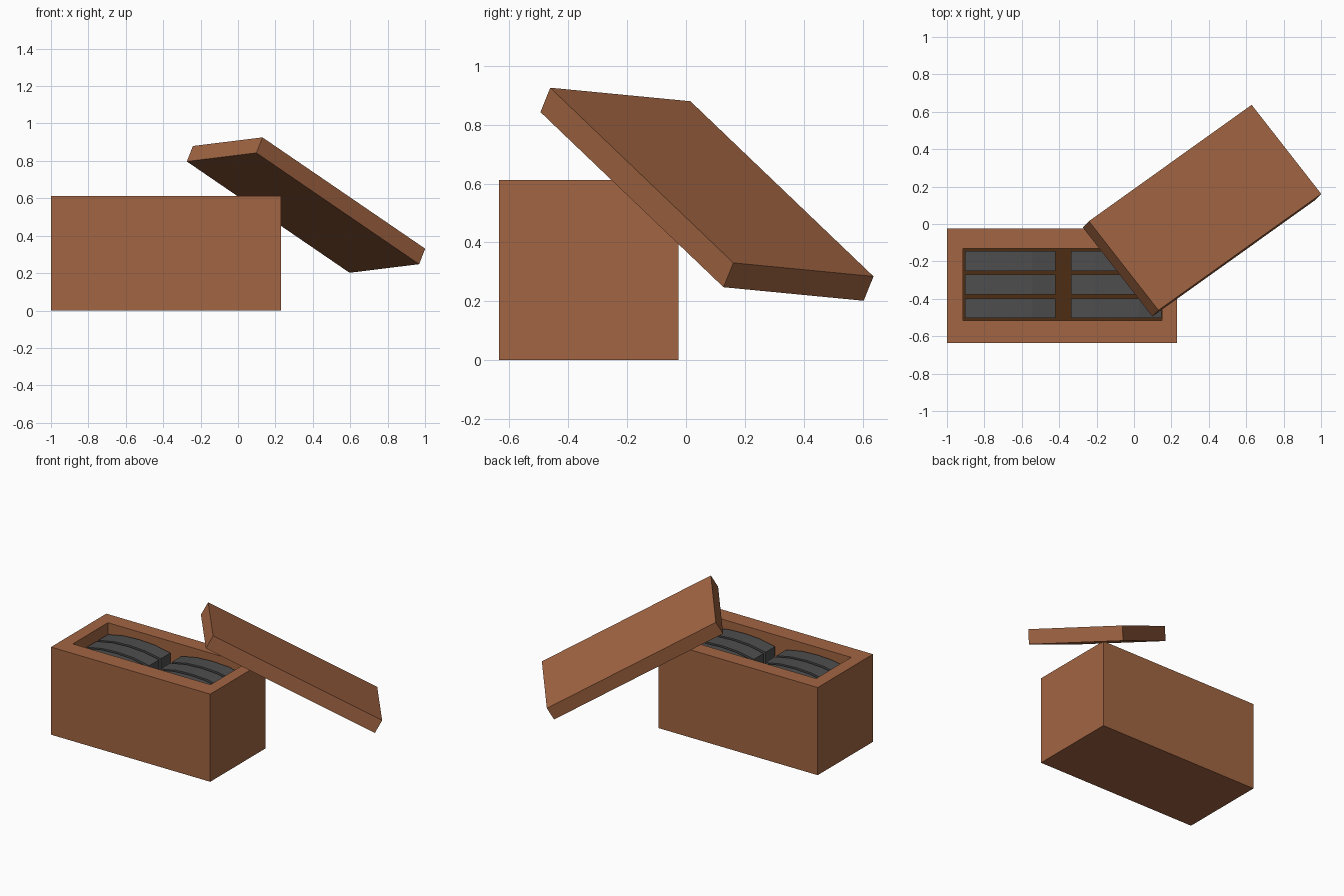
import bpy, bmesh
from mathutils import Matrix, Vector

if "Cube" in bpy.data.objects:
    bpy.data.objects.remove(bpy.data.objects["Cube"])


def material(name, rgb):
    m = bpy.data.materials.new(name)
    m.diffuse_color = (*rgb, 1)
    m.use_nodes = True
    m.node_tree.nodes["Principled BSDF"].inputs["Base Color"].default_value = m.diffuse_color
    return m


WOOD = material("wood", (0.36, 0.13, 0.055))
DARK = material("dark_wood", (0.075, 0.027, 0.006))
METAL = material("dark_metal", (0.075, 0.075, 0.075))


def add_object(name, bm, mat):
    bmesh.ops.recalc_face_normals(bm, faces=bm.faces)
    mesh = bpy.data.meshes.new(name)
    bm.to_mesh(mesh)
    bm.free()
    mesh.materials.append(mat)
    obj = bpy.data.objects.new(name, mesh)
    bpy.context.collection.objects.link(obj)
    return obj


def box(name, lo, hi, mat):
    lo, hi = Vector(lo), Vector(hi)
    bm = bmesh.new()
    bmesh.ops.create_cube(bm, size=1, matrix=Matrix.Translation((lo + hi) / 2)
                          @ Matrix.Diagonal((*(hi - lo), 1)))
    return add_object(name, bm, mat)


# Open crate: solid block with its top inset and pushed down
X0, X1, Y0, Y1, H = -1.0, 0.23, -0.635, -0.025, 0.612
IX0, IX1, IY0, IY1, FLOOR = -0.914, 0.15, -0.517, -0.13, 0.32
crate = box("crate", (X0, Y0, 0), (X1, Y1, H), WOOD)
cutter = box("crate_cutter", (IX0, IY0, FLOOR - 0.01), (IX1, IY1, 1), WOOD)
cutter.hide_render = True
cutter.hide_viewport = True
mod = crate.modifiers.new("hollow", "BOOLEAN")
mod.object = cutter
mod.solver = "EXACT"

# Dark floor inside the crate
box("inner_floor", (IX0, IY0, FLOOR - 0.02), (IX1, IY1, FLOOR), DARK)


# Curved bars: arched profile in xz, extruded along y
def curved_bar(name, x, y, length=0.483, width=0.106, depth=0.19):
    arch = [(0, 0.538), (0.25, 0.561), (0.5, 0.567), (0.75, 0.561), (1, 0.538)]
    profile = [(x + t * length, z) for t, z in arch]
    profile += [(px, pz - depth) for px, pz in reversed(profile)]
    bm = bmesh.new()
    face = bm.faces.new([bm.verts.new((px, y, pz)) for px, pz in profile])
    ext = bmesh.ops.extrude_face_region(bm, geom=[face])
    bmesh.ops.translate(bm, vec=(0, width, 0),
                        verts=[v for v in ext["geom"] if isinstance(v, bmesh.types.BMVert)])
    add_object(name, bm, METAL)


for col, x in enumerate((-0.904, -0.336)):
    for row in range(3):
        curved_bar(f"curved_bar_{col}_{row}", x, -0.503 + row * 0.1265)

# Lid leaning on the crate, given by its tilted axes
lid = box("lid", (-0.612, -0.303, -0.095), (0.612, 0.303, 0), WOOD)
long_axis = Vector((0.87, 0.622, -0.595)).normalized()
normal = Vector((-0.37, 0.472, -0.045)).cross(long_axis).normalized()
if normal.z < 0:
    normal.negate()
side_axis = normal.cross(long_axis)
rot = Matrix((long_axis, side_axis, normal)).transposed().to_4x4()
lid.matrix_world = Matrix.Translation((0.38, 0.088, 0.605)) @ rot
